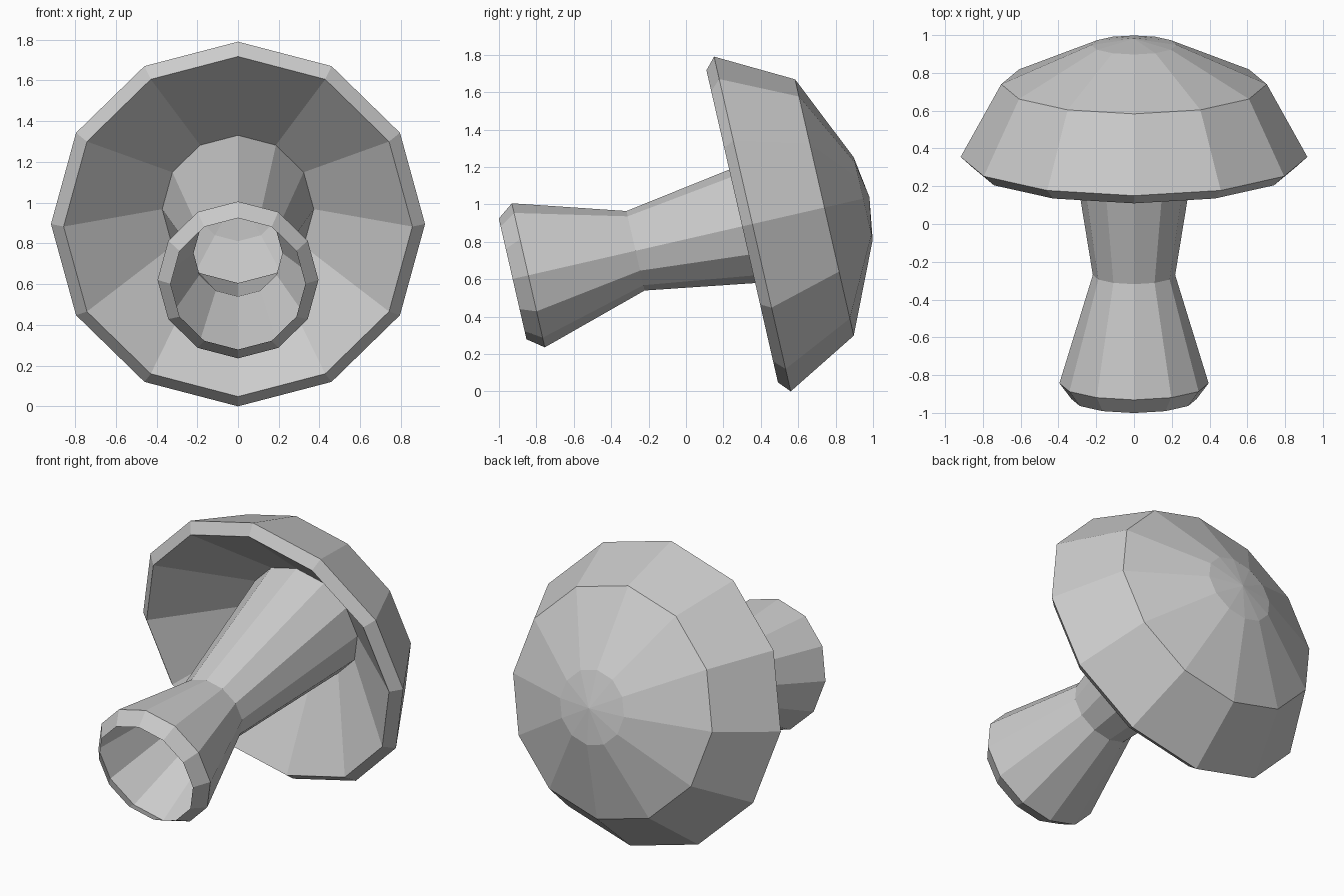
import bpy
import bmesh
import math
from mathutils import Matrix

SIDES = 12

default = bpy.data.objects.get("Cube")
if default:
    bpy.data.objects.remove(default, do_unlink=True)

# Plain grey finish
grey = bpy.data.materials.new("light_grey")
grey.use_nodes = True
colour = (0.6, 0.6, 0.6, 1.0)
grey.diffuse_color = colour
grey.node_tree.nodes["Principled BSDF"].inputs["Base Color"].default_value = colour

# The mushroom lies tipped over, its axis rising slightly towards the back
tilt = Matrix.Translation((0, 0.355, 0.895)) @ Matrix.Rotation(math.radians(-77.1), 4, "X")


def lathe(name, profile):
    """Spin (radius, height) points, listed from the crown down, into flat facets."""
    bm = bmesh.new()
    rings = []
    for radius, height in profile:
        if radius == 0:
            rings.append([bm.verts.new((0, 0, height))] * SIDES)
        else:
            angles = [2 * math.pi * k / SIDES for k in range(SIDES)]
            rings.append([bm.verts.new((radius * math.cos(a), radius * math.sin(a), height))
                          for a in angles])
    for upper, lower in zip(rings, rings[1:]):
        for k in range(SIDES):
            n = (k + 1) % SIDES
            corners = [upper[k], lower[k], lower[n], upper[n]]
            bm.faces.new(list(dict.fromkeys(corners)))
    bm.transform(tilt)
    mesh = bpy.data.meshes.new(name)
    bm.to_mesh(mesh)
    bm.free()
    mesh.materials.append(grey)
    obj = bpy.data.objects.new(name, mesh)
    bpy.context.collection.objects.link(obj)
    return obj


# Domed cap with a bevelled rim and a hollow underside that meets the stem
stem_top = (0.372, 0.326)
lathe("cap", [(0, 0.642), (0.226, 0.608), (0.703, 0.395), (0.918, 0),
              (0.856, -0.056), stem_top])

# Waisted hollow stem, flaring to an open foot with a turned-in lip
lathe("stem", [stem_top, (0.218, -0.641), (0.395, -1.229), (0.331, -1.315)])
